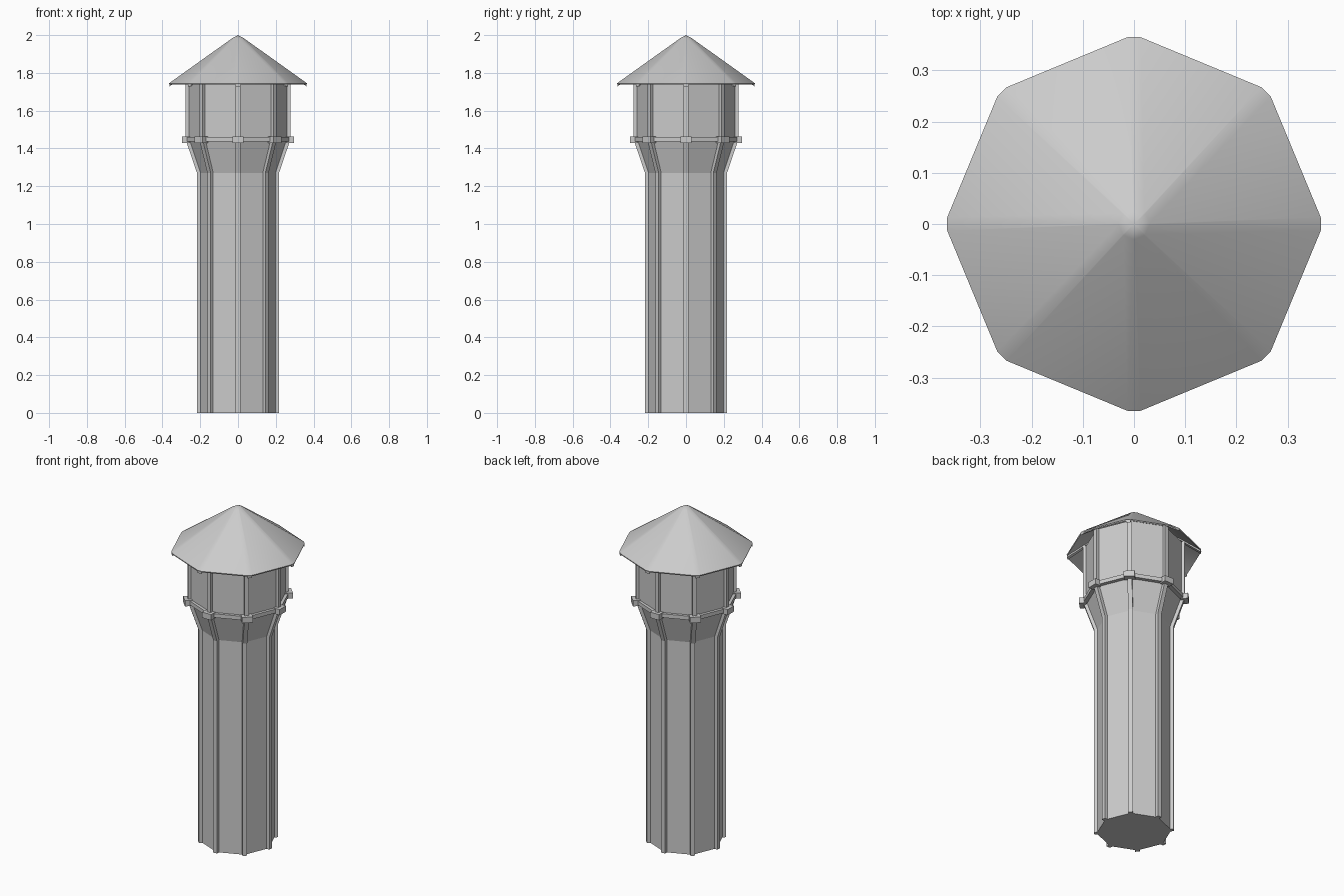
import bpy, bmesh
from math import cos, sin, pi

if "Cube" in bpy.data.objects:
    bpy.data.objects.remove(bpy.data.objects["Cube"])

SIDES = 8


def finish(name, bm):
    bmesh.ops.recalc_face_normals(bm, faces=bm.faces)
    me = bpy.data.meshes.new(name)
    bm.to_mesh(me)
    bm.free()
    ob = bpy.data.objects.new(name, me)
    bpy.context.collection.objects.link(ob)
    return ob


def octagon_loft(name, profile):
    """Stack octagonal rings (radius, z), corners on the axes, capped at both ends."""
    bm = bmesh.new()
    rings = [[bm.verts.new((r * cos(i * pi / 4), r * sin(i * pi / 4), z))
              for i in range(SIDES)] for r, z in profile]
    for a, b in zip(rings, rings[1:]):
        for i in range(SIDES):
            j = (i + 1) % SIDES
            bm.faces.new((a[i], a[j], b[j], b[i]))
    bm.faces.new(rings[0])
    bm.faces.new(rings[-1])
    return finish(name, bm)


def corner_ribs(name, profile, width):
    """Extrude a radial (r, z) outline to a width and repeat it at all eight corners."""
    bm = bmesh.new()
    n = len(profile)
    for k in range(SIDES):
        c, s = cos(k * pi / 4), sin(k * pi / 4)
        left, right = [[bm.verts.new((r * c - t * s, r * s + t * c, z)) for r, z in profile]
                       for t in (-width / 2, width / 2)]
        bm.faces.new(left)
        bm.faces.new(right)
        for i in range(n):
            j = (i + 1) % n
            bm.faces.new((left[i], left[j], right[j], right[i]))
    return finish(name, bm)


def roof_shell(name, profile, half_chamfer):
    """Octagonal cone with clipped corners; first and last profile points are on the axis."""
    bm = bmesh.new()
    rim = max(r for r, z in profile)
    top = bm.verts.new((0, 0, profile[0][1]))
    under = bm.verts.new((0, 0, profile[-1][1]))
    rings = []
    for r, z in profile[1:-1]:
        ring = []
        for k in range(SIDES):
            c, s = cos(k * pi / 4), sin(k * pi / 4)
            for sign in (-1, 1):
                t = sign * half_chamfer * r / rim
                ring.append(bm.verts.new((r * c - t * s, r * s + t * c, z)))
        rings.append(ring)
    n = 2 * SIDES
    for i in range(n):
        j = (i + 1) % n
        bm.faces.new((top, rings[0][i], rings[0][j]))
        bm.faces.new((under, rings[-1][j], rings[-1][i]))
        for a, b in zip(rings, rings[1:]):
            bm.faces.new((a[i], b[i], b[j], a[j]))
    return finish(name, bm)


# Shaft with flared head, and the ribs that follow it
octagon_loft("shaft", [(0.203, 0), (0.203, 1.27), (0.262, 1.445)])
corner_ribs("shaft_ribs", [(0.19, 0), (0.217, 0), (0.217, 1.27), (0.275, 1.44),
                           (0.25, 1.44), (0.19, 1.27)], 0.025)

# Ledge between shaft and cabin, with corner blocks
octagon_loft("ledge", [(0.283, 1.437), (0.283, 1.46)])
corner_ribs("ledge_blocks", [(0.255, 1.43), (0.297, 1.43), (0.297, 1.464), (0.255, 1.464)], 0.06)

# Cabin walls and corner posts reaching up under the roof
octagon_loft("cabin", [(0.265, 1.455), (0.265, 1.795)])
corner_ribs("cabin_posts", [(0.25, 1.455), (0.277, 1.455), (0.277, 1.795), (0.25, 1.795)], 0.025)

# Thin roof with a blunted tip, and rafters beneath its corners
roof = roof_shell("roof", [(0, 2.0), (0.03, 1.984), (0.365, 1.745), (0.363, 1.738), (0, 1.99)], 0.013)
corner_ribs("rafters", [(0.24, 1.828), (0.363, 1.741), (0.363, 1.728), (0.24, 1.815)], 0.025)
bpy.context.view_layer.objects.active = roof
roof.select_set(True)
bpy.ops.object.shade_smooth_by_angle(angle=0.6)
